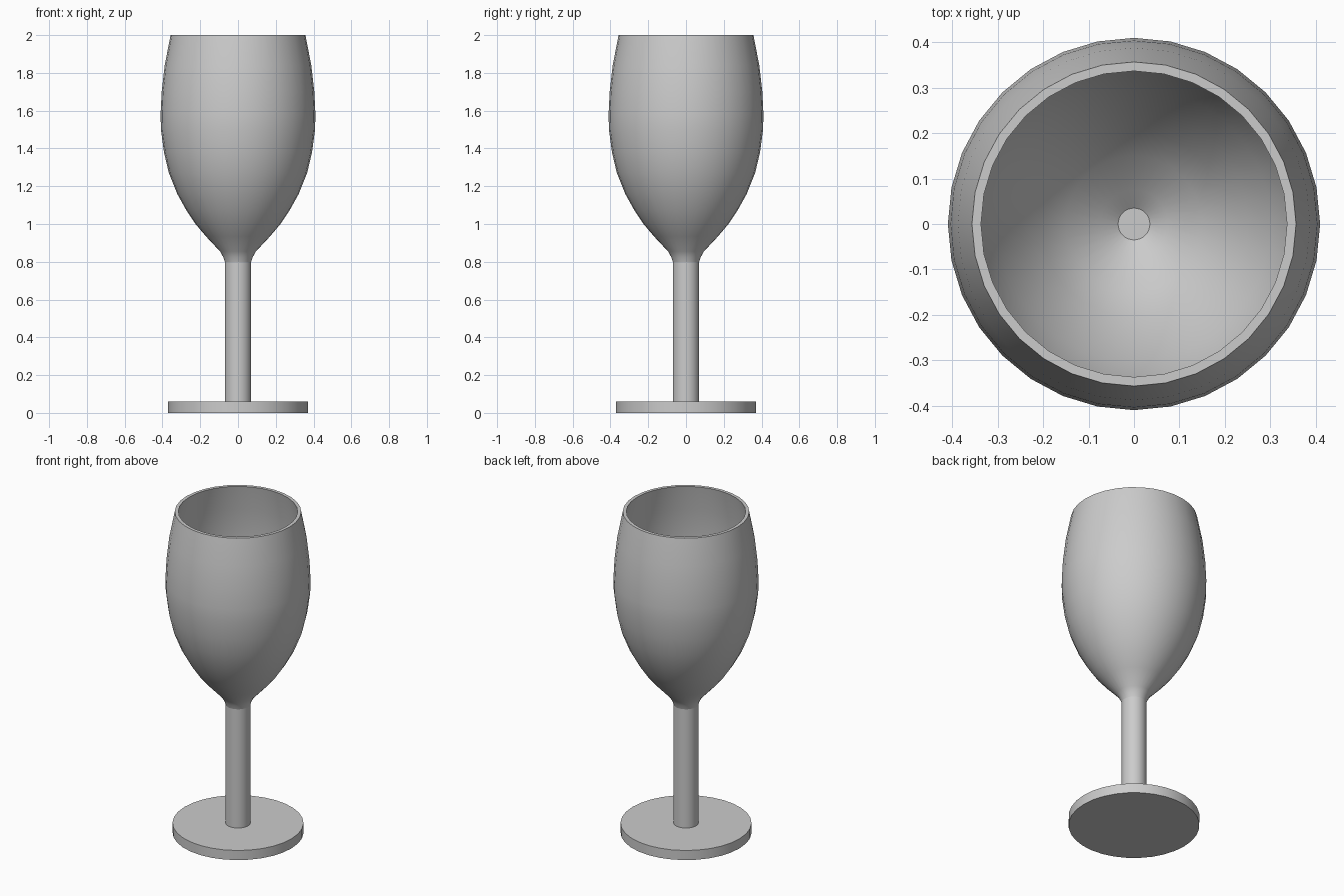
import bpy
import bmesh
from math import cos, sin, pi, radians

SIDES = 32

cube = bpy.data.objects.get("Cube")
if cube:
    bpy.data.objects.remove(cube, do_unlink=True)

# One plain grey for the whole goblet
grey = bpy.data.materials.new("plain grey")
grey.use_nodes = True
colour = (0.6, 0.6, 0.6, 1)
grey.diffuse_color = colour
grey.node_tree.nodes["Principled BSDF"].inputs["Base Color"].default_value = colour


def lathe(name, profile, cap_start=False, cap_end=False):
    """Turn a (radius, height) profile around the z axis."""
    bm = bmesh.new()
    rings = [[bm.verts.new((r * cos(2 * pi * i / SIDES), r * sin(2 * pi * i / SIDES), z))
              for i in range(SIDES)] for r, z in profile]
    for low, high in zip(rings, rings[1:]):
        for i in range(SIDES):
            j = (i + 1) % SIDES
            bm.faces.new((low[i], low[j], high[j], high[i]))
    if cap_start:
        bm.faces.new(rings[0][::-1])
    if cap_end:
        bm.faces.new(rings[-1])
    mesh = bpy.data.meshes.new(name)
    bm.to_mesh(mesh)
    bm.free()
    mesh.materials.append(grey)
    obj = bpy.data.objects.new(name, mesh)
    bpy.context.collection.objects.link(obj)
    bpy.ops.object.select_all(action="DESELECT")
    obj.select_set(True)
    bpy.context.view_layer.objects.active = obj
    bpy.ops.object.shade_smooth_by_angle(angle=radians(35))
    return obj


# Flat round foot
lathe("foot", [(0.37, 0), (0.37, 0.06)], cap_start=True, cap_end=True)

# Straight stem
lathe("stem", [(0.07, 0.06), (0.07, 0.8)])

# Bowl: up the outside, over the rim, down the inside to a small flat floor
outside = [(0.07, 0.8), (0.078, 0.825), (0.095, 0.855), (0.17, 0.935), (0.225, 1.0),
           (0.272, 1.07), (0.322, 1.16), (0.366, 1.27), (0.392, 1.38),
           (0.408, 1.5), (0.41, 1.58), (0.404, 1.7), (0.388, 1.84), (0.357, 2.0)]
inside = [(r - 0.02, z) for r, z in reversed(outside[3:])]
inside += [(0.075, 0.88), (0.035, 0.85)]
lathe("bowl", outside + inside, cap_end=True)
